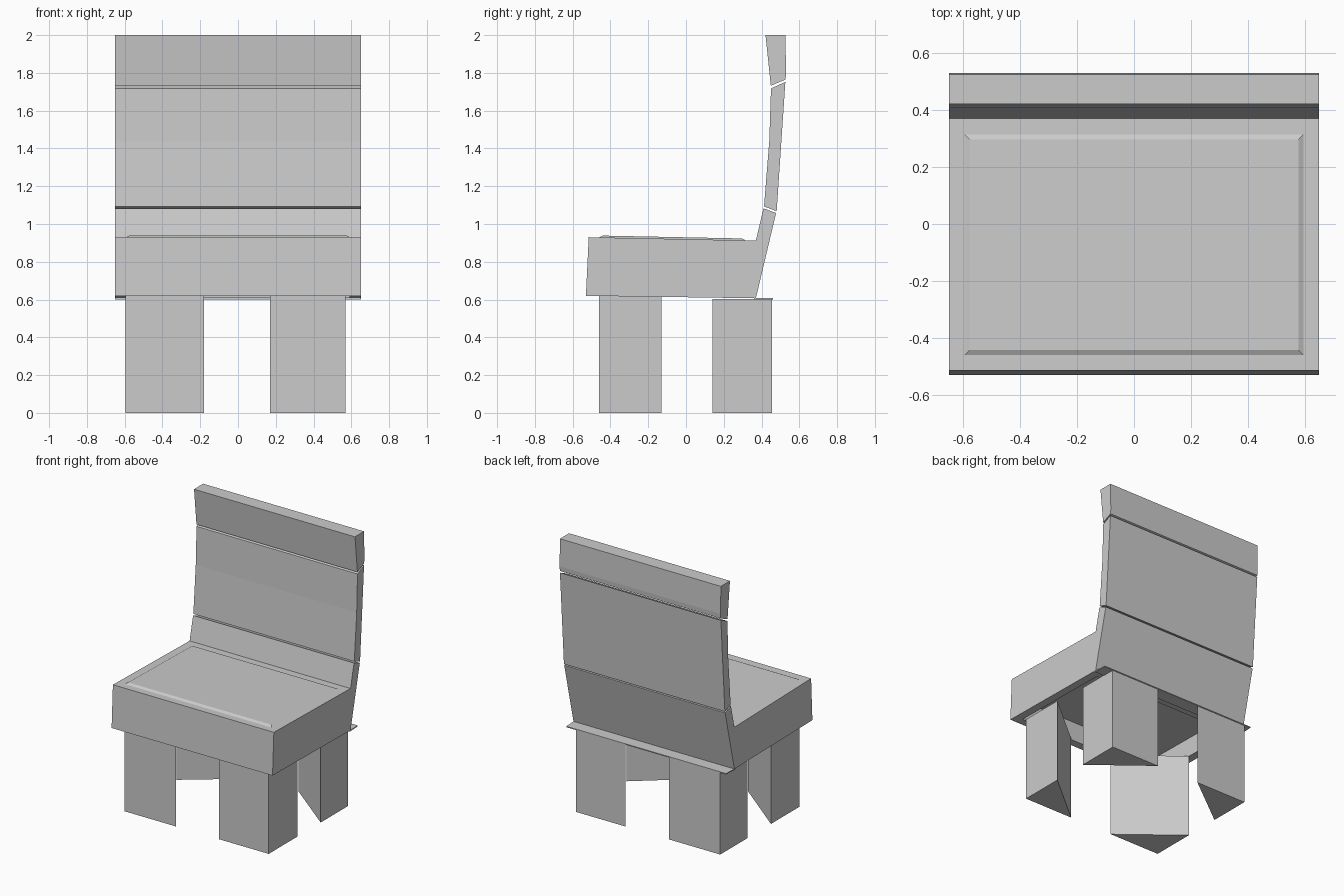
import bpy, bmesh
from mathutils import Vector

if "Cube" in bpy.data.objects:
    bpy.data.objects.remove(bpy.data.objects["Cube"])


def add_object(name, bm):
    bmesh.ops.recalc_face_normals(bm, faces=bm.faces)
    mesh = bpy.data.meshes.new(name)
    bm.to_mesh(mesh)
    bm.free()
    obj = bpy.data.objects.new(name, mesh)
    bpy.context.collection.objects.link(obj)
    return obj


def prism(points, offset):
    """Extrude a flat polygon by an offset into a closed solid."""
    bm = bmesh.new()
    face = bm.faces.new([bm.verts.new(p) for p in points])
    ext = bmesh.ops.extrude_face_region(bm, geom=[face], use_keep_orig=True)
    verts = [g for g in ext["geom"] if isinstance(g, bmesh.types.BMVert)]
    bmesh.ops.translate(bm, verts=verts, vec=offset)
    bmesh.ops.recalc_face_normals(bm, faces=bm.faces)
    return bm


def side_profile(yz, half=0.65):
    return prism([(-half, y, z) for y, z in yz], (2 * half, 0, 0))


def inset(bm, face, thickness, depth=0.0):
    bmesh.ops.inset_region(bm, faces=[face], thickness=thickness, depth=depth,
                           use_even_offset=True, use_boundary=True)


def facing(bm, direction):
    return max(bm.faces, key=lambda f: f.normal.dot(Vector(direction)))


# Seat and lower back in one profile
bm = side_profile([(-0.53, 0.62), (-0.515, 0.93), (0.37, 0.912),
                   (0.41, 1.083), (0.477, 1.058), (0.37, 0.607)])
top = min((f for f in bm.faces if f.normal.z > 0.9),
          key=lambda f: f.calc_center_median().z)
bottom = facing(bm, (0, 0, -1))
# Raised cushion panel on top, recess underneath
inset(bm, top, 0.055)
inset(bm, top, 0.018, 0.01)
inset(bm, bottom, 0.06)
inset(bm, bottom, 0.001, -0.14)
add_object("seat_with_lower_back", bm)

# Middle and top back panels, separated by thin gaps
add_object("middle_back_panel", side_profile(
    [(0.413, 1.093), (0.441, 1.44), (0.45, 1.718), (0.526, 1.752), (0.48, 1.068)]))
add_object("top_back_panel", side_profile(
    [(0.449, 1.732), (0.421, 2.0), (0.526, 2.0), (0.53, 1.8), (0.527, 1.765)]))

# Thin ledge behind the seat, over the back legs
add_object("rear_ledge", prism(
    [(-0.65, 0.36, 0.6), (0.65, 0.36, 0.6), (0.645, 0.46, 0.6), (-0.645, 0.46, 0.6)],
    (0, 0, 0.007)))

# Triangular legs: right-angle corner outside, diagonal face inside
legs = [("front_left_leg", -0.595, -0.18, -0.46, -0.13, 0.62),
        ("front_right_leg", 0.57, 0.17, -0.46, -0.13, 0.62),
        ("back_left_leg", -0.595, -0.18, 0.455, 0.14, 0.603),
        ("back_right_leg", 0.57, 0.17, 0.455, 0.14, 0.603)]
for name, xo, xi, yo, yi, h in legs:
    add_object(name, prism([(xo, yo, 0), (xi, yo, 0), (xo, yi, 0)], (0, 0, h)))
